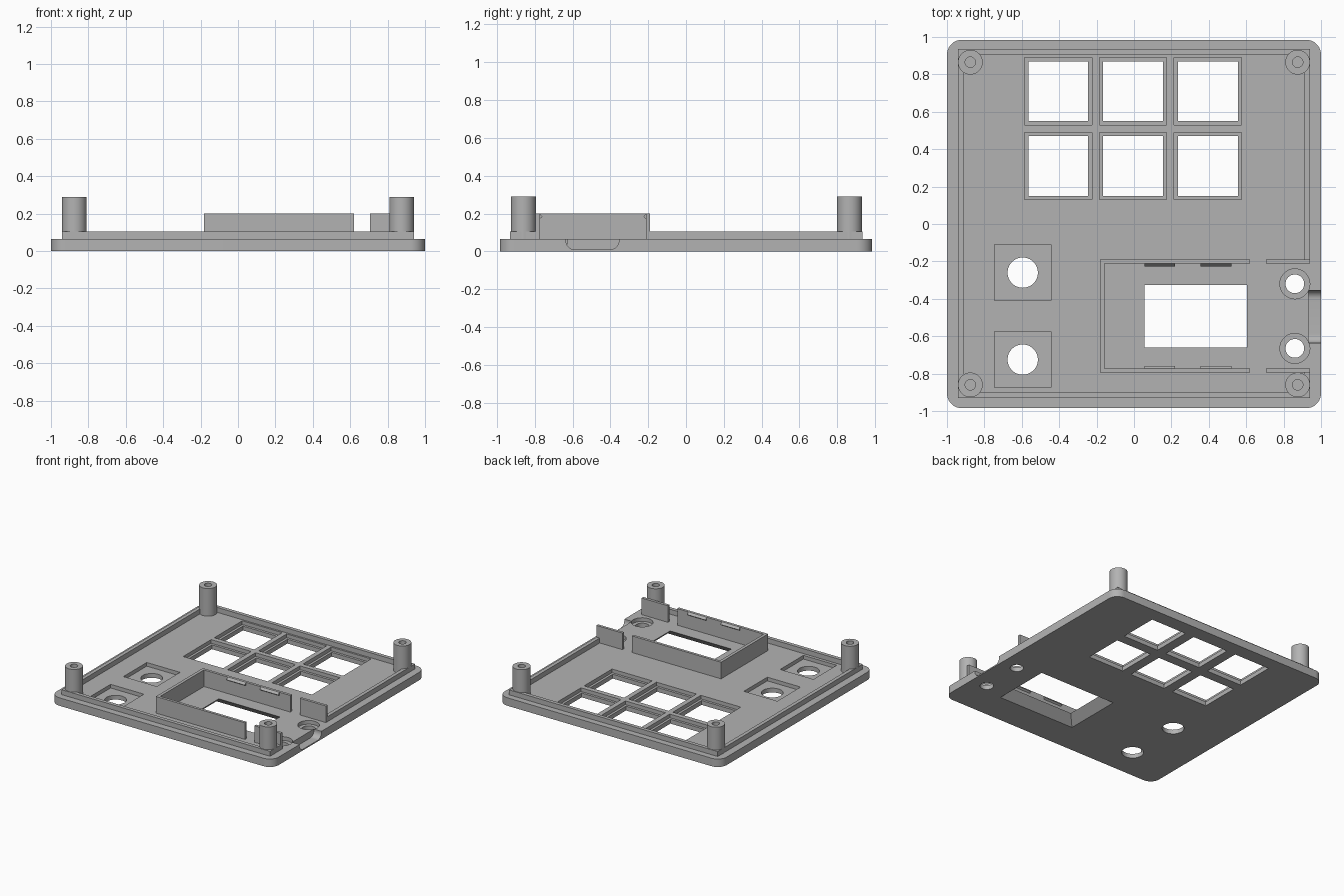
import bpy, bmesh, math
from mathutils import Vector

cube = bpy.data.objects.get("Cube")
if cube:
    bpy.data.objects.remove(cube, do_unlink=True)

grey = bpy.data.materials.new("mid grey plastic")
grey.use_nodes = True
GREY = (0.45, 0.45, 0.45, 1)
grey.diffuse_color = GREY
grey.node_tree.nodes["Principled BSDF"].inputs["Base Color"].default_value = GREY


def make(name, bm):
    bmesh.ops.recalc_face_normals(bm, faces=bm.faces)
    mesh = bpy.data.meshes.new(name)
    bm.to_mesh(mesh)
    bm.free()
    obj = bpy.data.objects.new(name, mesh)
    obj.data.materials.append(grey)
    bpy.context.collection.objects.link(obj)
    return obj


def prism(name, loop, direction):
    """Extrude a closed loop of 3D points along a direction."""
    bm = bmesh.new()
    face = bm.faces.new([bm.verts.new(p) for p in loop])
    new = bmesh.ops.extrude_face_region(bm, geom=[face])["geom"]
    bmesh.ops.translate(bm, vec=Vector(direction),
                        verts=[v for v in new if isinstance(v, bmesh.types.BMVert)])
    return make(name, bm)


def box(name, x0, x1, y0, y1, z0, z1):
    loop = [(x0, y0, z0), (x1, y0, z0), (x1, y1, z0), (x0, y1, z0)]
    return prism(name, loop, (0, 0, z1 - z0))


def cylinder(name, x, y, r, z0, z1, n=48):
    loop = [(x + r * math.cos(math.tau * i / n), y + r * math.sin(math.tau * i / n), z0)
            for i in range(n)]
    return prism(name, loop, (0, 0, z1 - z0))


def rounded(hx, hy, r, n=10):
    """Rounded rectangle outline centred on the origin."""
    points = []
    for k, (sx, sy) in enumerate([(1, 1), (-1, 1), (-1, -1), (1, -1)]):
        for i in range(n + 1):
            a = math.pi / 2 * (k + i / n)
            points.append((sx * (hx - r) + r * math.cos(a), sy * (hy - r) + r * math.sin(a)))
    return points


def cut(obj, cutters):
    """Subtract each cutter from the object, then discard the cutter."""
    bpy.context.view_layer.objects.active = obj
    for c in cutters:
        c.hide_render = True
        mod = obj.modifiers.new("cut", "BOOLEAN")
        mod.operation, mod.solver, mod.object = "DIFFERENCE", "EXACT", c
        bpy.ops.object.modifier_apply(modifier=mod.name)
        bpy.data.objects.remove(c, do_unlink=True)


def smooth(obj):
    bpy.ops.object.select_all(action="DESELECT")
    obj.select_set(True)
    bpy.context.view_layer.objects.active = obj
    bpy.ops.object.shade_smooth_by_angle(angle=math.radians(30))


FLOOR, LEDGE, LIP, WALL, POST = 0.065, 0.035, 0.105, 0.2, 0.29
UNDER, OVER = -0.05, 0.15

# Base plate with its openings
plate = prism("base_plate", [(x, y, 0) for x, y in rounded(1, 0.985, 0.08)], (0, 0, FLOOR))
cutters = []

# Key openings: a pocket with a smaller through hole
for x in (-0.405, -0.005, 0.395):
    for y in (0.71, 0.31):
        for h, z in ((0.18, LEDGE), (0.16, UNDER)):
            cutters.append(box("key_cutter", x - h, x + h, y - h, y + h, z, OVER))

# Knob openings: a square pocket with a round hole
for y in (-0.26, -0.725):
    cutters.append(box("knob_pocket_cutter", -0.745, -0.445, y - 0.15, y + 0.15, LEDGE, OVER))
    cutters.append(cylinder("knob_cutter", -0.595, y, 0.081, UNDER, OVER))

# Counterbored holes beside the cable notch
for y in (-0.32, -0.665):
    cutters.append(cylinder("counterbore_cutter", 0.86, y, 0.08, LEDGE, OVER))
    cutters.append(cylinder("side_hole_cutter", 0.86, y, 0.05, UNDER, OVER))

# Cable notch with rounded lower corners
notch = [(0.932, -0.495 + u, 0.065 + v) for u, v in rounded(0.14, 0.055, 0.045)]
cutters.append(prism("cable_notch_cutter", notch, (0.2, 0, 0)))

# Screen window, flared towards the underside
bm = bmesh.new()
rings = []
for z, flare in ((-0.01, 0.08), (FLOOR, 0), (OVER, 0)):
    rings.append([bm.verts.new((0.33 + sx * (0.275 + flare), -0.4925 + sy * (0.1675 + flare), z))
                  for sx, sy in ((-1, -1), (1, -1), (1, 1), (-1, 1))])
bm.faces.new(rings[0])
bm.faces.new(rings[2])
for low, high in zip(rings, rings[1:]):
    for i in range(4):
        j = (i + 1) % 4
        bm.faces.new((low[i], low[j], high[j], high[i]))
cutters.append(make("window_cutter", bm))
cut(plate, cutters)
smooth(plate)

# Locating lip, open on the cable side
lip = box("locating_lip", -0.94, 0.94, -0.93, 0.935, FLOOR, LIP)
cut(lip, [box("lip_inside", -0.91, 0.91, -0.9, 0.905, 0, OVER),
          box("lip_gap", 0.8, 1.1, -0.775, -0.21, 0, OVER)])

# Screw posts with blind holes
for side, x in (("right", -0.875), ("left", 0.875)):
    for end, y in (("front", -0.86), ("back", 0.865)):
        post = cylinder(f"{end}_{side}_post", x, y, 0.066, FLOOR, POST)
        cut(post, [cylinder("post_hole", x, y, 0.028, 0.1, 0.4, 32)])
        smooth(post)

# Screen holder walls, short end walls and snap ridges
box("screen_end_wall", -0.183, -0.158, -0.795, -0.19, FLOOR, WALL)
for end, y, s in (("front", -0.795, 1), ("back", -0.19, -1)):
    inner = y + s * 0.022
    box(f"{end}_screen_wall", -0.158, 0.62, min(y, inner), max(y, inner), FLOOR, WALL)
    box(f"{end}_short_wall", 0.705, 0.94, min(y, inner), max(y, inner), FLOOR, WALL)
    for i, x in enumerate((0.055, 0.355)):
        ridge = [(x, inner, WALL), (x, inner + s * 0.014, 0.182), (x, inner, 0.172)]
        prism(f"{end}_snap_ridge_{i + 1}", ridge, (0.165, 0, 0))
